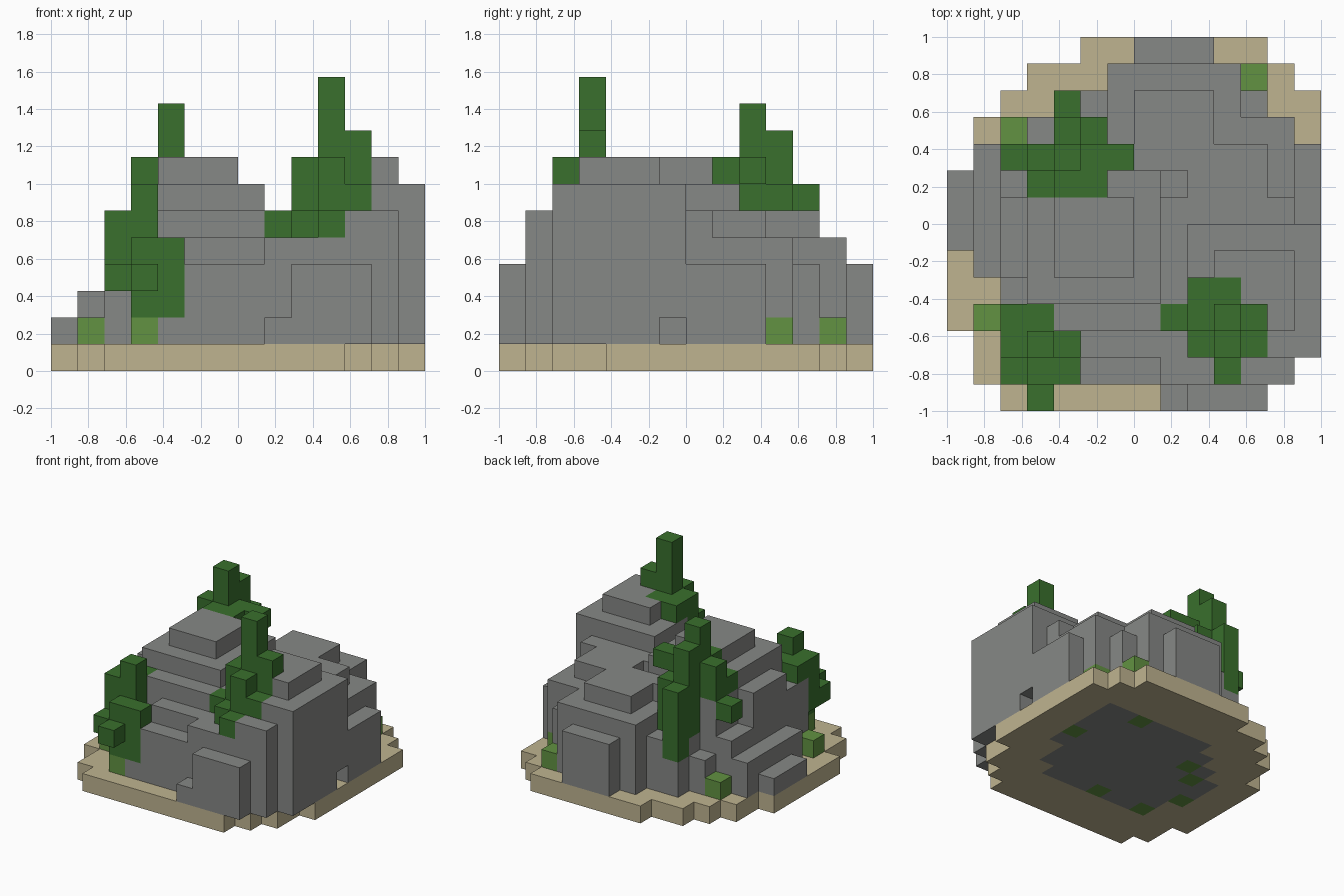
import bpy
import bmesh
from mathutils import Vector

if "Cube" in bpy.data.objects:
    bpy.data.objects.remove(bpy.data.objects["Cube"], do_unlink=True)

UNIT = 1 / 7          # edge of one block
HALF = 7              # blocks from the centre to the edge
cells = {}            # block position -> part name


def material(name, colour):
    mat = bpy.data.materials.new(name)
    mat.use_nodes = True
    rgba = (*colour, 1)
    mat.diffuse_color = rgba
    mat.node_tree.nodes["Principled BSDF"].inputs["Base Color"].default_value = rgba
    return mat


def fill(part, xs, ys, zs):
    """Fill a box of blocks; each range excludes its end. A part of None digs."""
    for x in range(*xs):
        for y in range(*ys):
            for z in range(*zs):
                if part:
                    cells[x, y, z] = part
                else:
                    cells.pop((x, y, z), None)


def column(part, x, y, bottom, top):
    fill(part, (x, x + 1), (y, y + 1), (bottom, top))


def terraces(top, *areas):
    """Raise rock from the sand up to one height over several rectangles."""
    for x0, x1, y0, y1 in areas:
        fill("rock", (x0, x1), (y0, y1), (1, top))


def build(part, mat):
    """Make the outer skin of all blocks of one part."""
    bm = bmesh.new()
    corners = {}

    def vert(pos):
        key = tuple(round(v) for v in pos)
        if key not in corners:
            x, y, z = key
            corners[key] = bm.verts.new(((x - HALF) * UNIT, (y - HALF) * UNIT, z * UNIT))
        return corners[key]

    for cell, owner in cells.items():
        if owner != part:
            continue
        for axis in range(3):
            for side in (0, 1):
                near = list(cell)
                near[axis] += 2 * side - 1
                if tuple(near) in cells:
                    continue
                u, v = Vector((0, 0, 0)), Vector((0, 0, 0))
                u[(axis + 1) % 3] = 1
                v[(axis + 2) % 3] = 1
                base = Vector(cell)
                base[axis] += side
                ring = [base, base + u, base + u + v, base + v]
                if not side:
                    ring.reverse()
                bm.faces.new([vert(p) for p in ring])
    bmesh.ops.dissolve_limit(bm, angle_limit=0.01, verts=bm.verts, edges=bm.edges)
    mesh = bpy.data.meshes.new(part)
    bm.to_mesh(mesh)
    bm.free()
    mesh.materials.append(mat)
    obj = bpy.data.objects.new(part, mesh)
    bpy.context.collection.objects.link(obj)


# Rounded sand disc, row by row from the front
sand_rows = [(2, 11), (1, 12), (1, 13), (0, 13)] + [(0, 14)] * 5
sand_rows += [(1, 14), (1, 14), (2, 14), (3, 13), (5, 12)]
for y, span in enumerate(sand_rows):
    fill("sand_base", span, (y, y + 1), (0, 1))

# Rock core showing on the underside
core_rows = [(3, 10), (3, 11), (2, 11), (2, 12), (2, 12), (3, 12), (4, 12), (5, 12)]
for y, span in enumerate(core_rows, 3):
    fill("rock", span, (y, y + 1), (0, 1))

# Low boulders around the foot
terraces(2, (0, 1, 6, 9), (8, 9, 0, 1), (4, 5, 1, 3))
terraces(3, (1, 3, 5, 10), (3, 4, 10, 11), (4, 5, 11, 12))
terraces(4, (9, 12, 0, 1), (5, 8, 1, 2), (13, 14, 7, 10), (7, 10, 13, 14),
         (2, 3, 8, 10), (11, 12, 11, 12), (5, 6, 11, 12), (4, 6, 10, 11),
         (3, 5, 2, 3))

# Middle ledges
terraces(5, (5, 8, 2, 3), (2, 4, 3, 5), (8, 11, 1, 4), (12, 13, 8, 11),
         (6, 11, 10, 13), (11, 12, 10, 11), (8, 9, 8, 9))
terraces(6, (4, 8, 3, 4), (2, 3, 5, 8), (8, 9, 4, 8), (11, 13, 1, 4),
         (12, 13, 7, 8), (9, 12, 7, 10), (3, 6, 8, 10), (6, 9, 9, 10),
         (7, 10, 10, 12))

# Two summits with a valley between
terraces(7, (3, 8, 4, 8), (6, 8, 8, 9), (9, 14, 4, 7), (12, 14, 2, 7))
terraces(8, (4, 7, 5, 8), (10, 13, 5, 6), (11, 13, 4, 5), (12, 13, 3, 4))

# Small hollow in the cliff
fill(None, (13, 14), (6, 7), (1, 2))

# Front shrub tree
for spec in [(3, 2, 2, 7), (2, 2, 3, 6), (3, 3, 5, 6), (2, 3, 5, 6), (3, 1, 2, 5),
             (2, 1, 3, 4), (4, 1, 2, 5), (4, 2, 2, 4), (3, 0, 3, 4)]:
    column("front_tree", *spec)

# Back tree
for spec in [(4, 9, 6, 10), (4, 10, 4, 9), (4, 11, 3, 7), (5, 10, 4, 7), (3, 9, 6, 8),
             (2, 9, 5, 6), (5, 9, 6, 8), (6, 9, 7, 8), (3, 8, 6, 7), (4, 8, 6, 8),
             (5, 8, 6, 8)]:
    column("back_tree", *spec)

# Summit tree
for spec in [(10, 3, 5, 11), (11, 3, 6, 9), (11, 2, 6, 7), (9, 2, 5, 6), (9, 3, 5, 8),
             (8, 3, 5, 6), (10, 2, 5, 8), (10, 1, 5, 6), (10, 4, 7, 8), (9, 4, 7, 8)]:
    column("summit_tree", *spec)

# Grass tufts on the sand, and moss blocks in the underside
for x, y in [(1, 3), (3, 1), (2, 10), (11, 12), (12, 10)]:
    column("grass", x, y, 1, 2)
for x, y in [(11, 7), (9, 10), (4, 8), (3, 7), (2, 5), (3, 3), (6, 3)]:
    column("grass", x, y, 0, 1)

leaf = material("dark green leaf", (0.041, 0.162, 0.026))
build("sand_base", material("pale sand", (0.52, 0.455, 0.28)))
build("rock", material("grey stone", (0.24, 0.246, 0.236)))
build("grass", material("light grass", (0.122, 0.287, 0.054)))
for tree in ("front_tree", "back_tree", "summit_tree"):
    build(tree, leaf)
